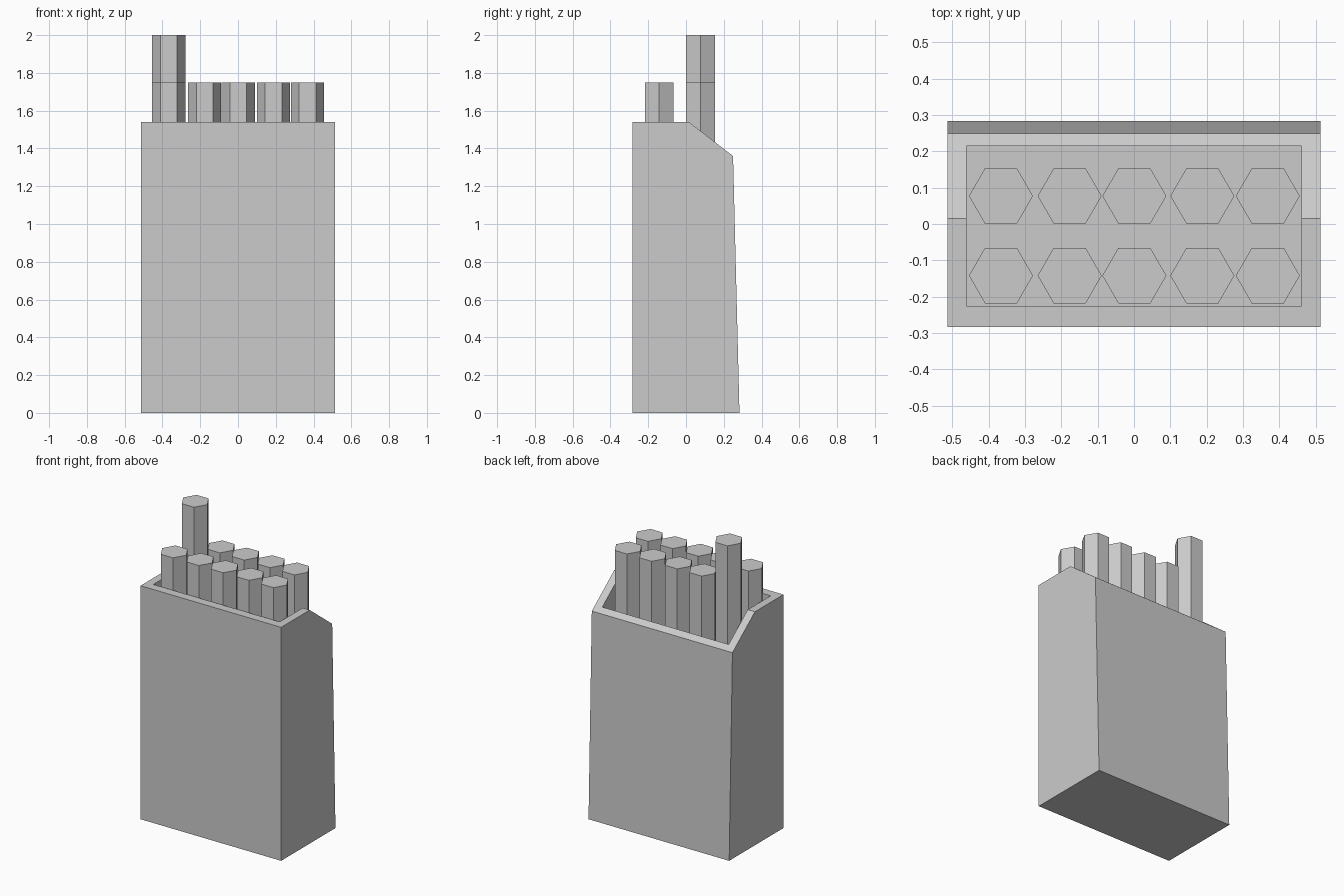
import bpy, bmesh

if "Cube" in bpy.data.objects:
    bpy.data.objects.remove(bpy.data.objects["Cube"])


def prism(name, profile, x0, x1):
    """Extrude a closed (y, z) profile along x."""
    bm = bmesh.new()
    face = bm.faces.new([bm.verts.new((x0, y, z)) for y, z in profile])
    ext = bmesh.ops.extrude_face_region(bm, geom=[face])
    moved = [g for g in ext["geom"] if isinstance(g, bmesh.types.BMVert)]
    bmesh.ops.translate(bm, verts=moved, vec=(x1 - x0, 0, 0))
    bmesh.ops.recalc_face_normals(bm, faces=bm.faces)
    mesh = bpy.data.meshes.new(name)
    bm.to_mesh(mesh)
    bm.free()
    obj = bpy.data.objects.new(name, mesh)
    bpy.context.collection.objects.link(obj)
    return obj


# Open carton with a sloped cut at the back of the rim
carton = prism("carton", [(-0.283, 0), (0.283, 0), (0.249, 1.36),
                          (0.015, 1.54), (-0.283, 1.54)], -0.513, 0.513)

# Hollow interior
FLOOR = 0.06
cutter = prism("interior_cutter", [(-0.225, FLOOR), (0.245, FLOOR),
                                   (0.209, 1.6), (-0.225, 1.6)], -0.461, 0.461)
cutter.hide_render = True
cut = carton.modifiers.new("hollow", 'BOOLEAN')
cut.operation = 'DIFFERENCE'
cut.solver = 'EXACT'
cut.object = cutter
bpy.context.view_layer.objects.active = carton
bpy.ops.object.modifier_apply(modifier=cut.name)
bpy.data.objects.remove(cutter)

# Two rows of hexagonal sticks, one pulled up
for row, y in (("front", -0.142), ("back", 0.077)):
    for i, x in enumerate((-0.366, -0.177, 0.001, 0.188, 0.368)):
        top = 2.0 if row == "back" and i == 0 else 1.75
        bpy.ops.mesh.primitive_cylinder_add(
            vertices=6, radius=0.088, depth=top - FLOOR,
            location=(x, y, (top + FLOOR) / 2), rotation=(0, 0, 0.5235988))
        bpy.context.object.name = f"{row}_stick_{i + 1}"
